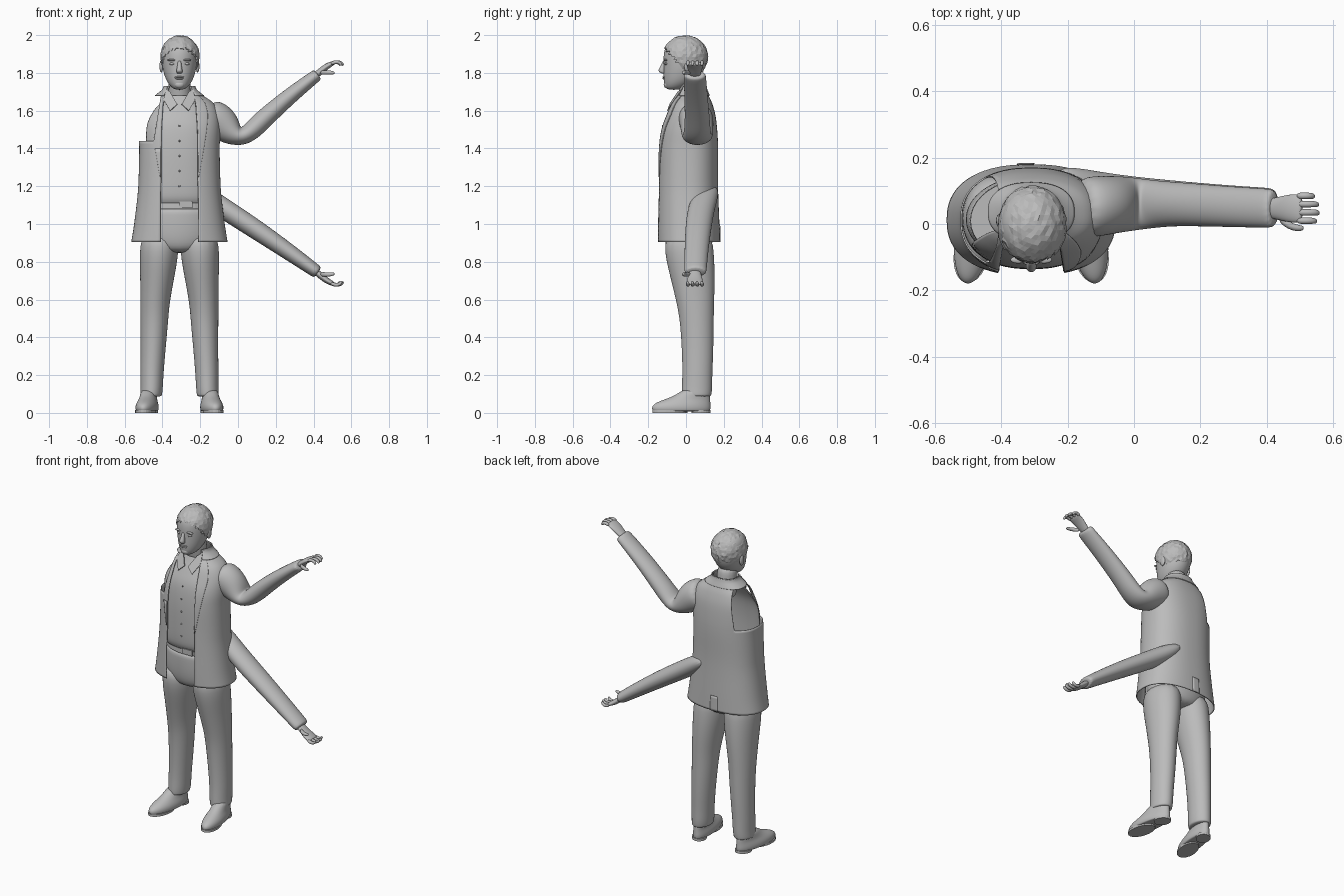
import bpy, bmesh, math, random
from mathutils import Vector

random.seed(4)
CX = -0.31  # body centre line
if "Cube" in bpy.data.objects:
    bpy.data.objects.remove(bpy.data.objects["Cube"], do_unlink=True)

GREY = bpy.data.materials.new("plain_grey")
GREY.use_nodes = True
GREY.diffuse_color = (0.5, 0.5, 0.5, 1)
GREY.node_tree.nodes["Principled BSDF"].inputs["Base Color"].default_value = GREY.diffuse_color


def finish(name, bm, subdiv=0, thick=0, smooth=True):
    bmesh.ops.recalc_face_normals(bm, faces=bm.faces)
    for f in bm.faces:
        f.smooth = smooth
    me = bpy.data.meshes.new(name)
    bm.to_mesh(me)
    bm.free()
    me.materials.append(GREY)
    ob = bpy.data.objects.new(name, me)
    bpy.context.collection.objects.link(ob)
    if thick:
        ob.modifiers.new("thickness", "SOLIDIFY").thickness = thick
    if subdiv:
        mod = ob.modifiers.new("round", "SUBSURF")
        mod.levels = mod.render_levels = subdiv
    return ob


def skin(bm, rings, closed):
    n = len(rings[0])
    for a, b in zip(rings, rings[1:]):
        for i in range(n if closed else n - 1):
            j = (i + 1) % n
            bm.faces.new((a[i], a[j], b[j], b[i]))


def tube(name, rows, n=16, upright=False, subdiv=2, shear=0):
    """Capped loft through rows of (x, y, z, in-plane radius, y radius)."""
    bm, rings = bmesh.new(), []
    pts = [Vector(r[:3]) for r in rows]
    for i, r in enumerate(rows):
        t = pts[min(i + 1, len(pts) - 1)] - pts[max(i - 1, 0)]
        t = Vector((0, 0, 1)) if upright else Vector((t.x, 0, t.z)).normalized()
        v = t.cross(Vector((0, 1, 0)))
        ring = []
        for k in range(n):
            a = 2 * math.pi * k / n
            p = pts[i] + v * (r[3] * math.cos(a)) + Vector((0, r[4] * math.sin(a), 0))
            p.x += shear * p.y
            ring.append(bm.verts.new(p))
        rings.append(ring)
    skin(bm, rings, True)
    bm.faces.new(rings[0])
    bm.faces.new(rings[-1])
    return finish(name, bm, subdiv, smooth=subdiv > 0)


def resample(rows, k=5):
    """Smooth interpolation between profile rows."""
    out = []
    for i in range(len(rows) - 1):
        p = [rows[max(0, min(len(rows) - 1, i + d))] for d in (-1, 0, 1, 2)]
        for s in range(k):
            t = s / k
            out.append([0.5 * (2 * b + (c - a) * t + (2 * a - 5 * b + 4 * c - d) * t * t
                               + (3 * b - a - 3 * c + d) * t ** 3) for a, b, c, d in zip(*p)])
    return out + [list(rows[-1])]


def shell(rows, start, end, n=48, grow=0.0):
    """Open cloth sheet; rows are (z, half width, y centre, half depth, ...)."""
    bm, rings = bmesh.new(), []
    for r in resample(rows):
        a0, a1 = start(r), end(r)
        ring = []
        for k in range(n + 1):
            a = a0 + (a1 - a0) * k / n
            s, c = math.sin(a), math.cos(a)
            ring.append(bm.verts.new((
                CX + (r[1] + grow) * math.copysign(abs(s) ** 0.85, s),
                r[2] - (r[3] + grow) * math.copysign(abs(c) ** 0.85, c), r[0])))
        rings.append(ring)
    skin(bm, rings, False)
    return bm


def ball(name, loc, size, seg=16):
    bm = bmesh.new()
    bmesh.ops.create_uvsphere(bm, u_segments=seg, v_segments=seg // 2 + 2, radius=1)
    for v in bm.verts:
        v.co = Vector([c * s + l for c, s, l in zip(v.co, size, loc)])
    return finish(name, bm)


# Jacket: open front sheet with the right armhole cut away
JACKET = [(0.905, .255, .012, .168, .1), (1.0, .24, .01, .167, .1), (1.15, .222, .008, .163, .1),
          (1.25, .216, .008, .161, .097), (1.4, .213, .01, .16, .097), (1.5, .216, .015, .15, .095),
          (1.58, .21, .025, .13, .09), (1.64, .18, .03, .108, .085), (1.68, .125, .036, .084, .07),
          (1.71, .088, .036, .072, .06), (1.73, .078, .036, .066, .055)]


def opening(r):
    return math.asin(min(1, r[4] / r[1]) ** (1 / 0.85))


def back_round(r):
    return 2 * math.pi - opening(r)


bm = shell(JACKET, opening, back_round, 64)
ARM_P, ARM_N = Vector((-0.445, 0, 1.45)), Vector((-0.25, 0, -0.04)).normalized()
ARM_N.z = -ARM_N.z * -1
ARM_N = Vector((-0.25, 0, 0.04)).normalized()
for co, no in ((ARM_P, ARM_N), (Vector((0, 0, 1.44)), Vector((0, 0, 1)))):
    bmesh.ops.bisect_plane(bm, geom=bm.verts[:] + bm.edges[:] + bm.faces[:], plane_co=co, plane_no=no)
gone = [f for f in bm.faces if f.calc_center_median().z > 1.44
        and (f.calc_center_median() - ARM_P).dot(ARM_N) > 0]
bmesh.ops.delete(bm, geom=gone, context="FACES")
finish("jacket", bm, thick=0.005)

# Lapels, collar and back vent lie on the jacket
lapel_rows = [r for r in JACKET if 1.2 < r[0] < 1.7]


def lapel_edge(r):
    return opening(r) + 0.02 + 0.32 * max(0, min(1, (r[0] - 1.25) / 0.33))


finish("left_lapel", shell(lapel_rows, opening, lapel_edge, 8, 0.005), thick=0.004)
right_rows = [r for r in lapel_rows if r[0] < 1.45]
finish("right_lapel", shell(right_rows, lambda r: -lapel_edge(r), lambda r: -opening(r), 8, 0.005), thick=0.004)
finish("jacket_collar", shell(JACKET[-3:], lambda r: opening(r) + 0.1, lambda r: back_round(r) - 0.1, 40, 0.006),
       thick=0.004)
finish("back_vent", shell(JACKET[:2], lambda r: math.pi - 0.02, lambda r: math.pi + 0.12, 4, 0.004), thick=0.003)

# Shirt front, collar flaps and buttons
SHIRT = [(1.11, .19, .01, .128), (1.15, .2, .01, .142), (1.25, .2, .01, .146), (1.4, .195, .01, .143),
         (1.52, .19, .015, .132), (1.6, .15, .025, .108), (1.65, .1, .03, .085), (1.68, .075, .033, .072)]
finish("shirt", shell(SHIRT, lambda r: -1.1, lambda r: 1.1, 32), thick=0.004)
for side, label in ((1, "left"), (-1, "right")):
    flap = bmesh.new()
    corners = [(.012, -.088, 1.635), (.05, -.1, 1.6), (.085, -.06, 1.66), (.07, -.02, 1.715), (.05, -.045, 1.7)]
    flap.faces.new([flap.verts.new((CX + side * x, y, z)) for x, y, z in corners])
    finish(label + "_shirt_collar", flap, thick=0.005, smooth=False)
for i in range(5):
    z = 1.2 + i * 0.08
    ball("shirt_button", (CX, -0.136 + 0.012 * max(0, i - 3), z), (.005, .004, .005), 8)

# Belt and trousers
tube("belt", [(CX, .01, 1.08, .185, .13), (CX, .01, 1.122, .183, .128)], 40, True, 0)
bm = bmesh.new()
bmesh.ops.create_cube(bm, size=1)
for v in bm.verts:
    v.co = Vector((CX + 0.035 + v.co.x * .07, -0.121 + v.co.y * .012, 1.102 + v.co.z * .035))
finish("belt_buckle", bm, smooth=False)
tube("trouser_seat", [(CX, .015, .845, .09, .09), (CX, .015, .88, .19, .125), (CX, .015, .96, .205, .137),
                      (CX, .01, 1.06, .192, .133), (CX, .01, 1.09, .186, .13)], 20, True)
for side, label in ((1, "left"), (-1, "right")):
    leg = [(.102, .015, .96, .095, .12), (.107, .015, .86, .107, .135), (.117, .035, .72, .092, .12),
           (.13, .05, .58, .078, .1), (.133, .058, .48, .074, .09), (.14, .062, .32, .066, .084),
           (.146, .06, .2, .062, .08), (.147, .058, .13, .06, .082), (.15, .056, .095, .059, .08),
           (.15, .056, .085, .055, .076)]
    tube(label + "_trouser_leg", [(CX + side * r[0],) + r[1:] for r in leg], 18, True)
    # Shoe, toe turned outwards, on separate sole and heel plates
    upper = [(.008, .05, -.17, .122), (.012, .057, -.18, .13), (.03, .06, -.184, .133), (.05, .056, -.17, .131),
             (.07, .047, -.12, .13), (.09, .044, -.06, .128), (.13, .04, -.01, .12)]
    x = CX + side * 0.168
    tube(label + "_shoe", [(x, (f + b) / 2, z, w, (b - f) / 2) for z, w, f, b in upper],
         20, True, 2, -0.13 * side)
    tube(label + "_sole", [(x, -.085, z, .054, .093) for z in (0, .014)], 24, True, 0, -0.13 * side)
    tube(label + "_heel", [(x, .08, z, .045, .05) for z in (0, .016)], 24, True, 0, -0.13 * side)

# Raised left sleeve and loose right sleeve
tube("left_sleeve", [(-.17, .05, 1.575, .085, .085), (-.125, .052, 1.56, .1, .095), (-.075, .057, 1.525, .092, .09),
                     (-.025, .06, 1.475, .066, .085), (.025, .06, 1.458, .048, .078), (.08, .06, 1.5, .053, .071),
                     (.14, .06, 1.56, .052, .067), (.27, .053, 1.675, .044, .063), (.41, .047, 1.783, .034, .06),
                     (.424, .047, 1.794, .032, .058)])
tube("right_sleeve", [(-.235, .13, 1.195, .025, .045), (-.16, .1, 1.14, .055, .07), (-.06, .078, 1.072, .056, .073),
                      (.1, .064, .968, .053, .07), (.27, .055, .852, .045, .064), (.41, .05, .752, .036, .06),
                      (.424, .05, .742, .034, .058)])


# Hands: palm, four curled fingers and a thumb, mirrored in height
def hand(label, flip):
    def at(rows):
        return [(x, y, flip(z), a, b) for x, y, z, a, b in rows]
    tube(label + "_palm", at([(.4, .047, 1.778, .018, .03), (.43, .047, 1.802, .018, .034),
                              (.465, .047, 1.832, .017, .044), (.498, .047, 1.85, .014, .045),
                              (.508, .047, 1.853, .008, .04)]), 12)
    for i, reach in enumerate((.046, .058, .06, .052)):
        y = 0.085 - 0.025 * i
        tube(label + "_finger", at([(.49, y, 1.848, .011, .011), (.49 + reach * .55, y, 1.86, .011, .011),
                                    (.49 + reach, y, 1.853, .01, .01),
                                    (.497 + reach, y - .002, 1.838, .008, .008)]), 8)
    tube(label + "_thumb", at([(.435, .02, 1.8, .013, .014), (.465, -.005, 1.803, .013, .013),
                               (.495, -.013, 1.802, .011, .011), (.513, -.012, 1.798, .007, .007)]), 8)


hand("left", lambda z: z)
hand("right", lambda z: 2.535 - z)

# Neck and head
tube("neck", [(CX, .04, 1.58, .075, .065), (CX, .035, 1.66, .064, .062), (CX, .02, 1.72, .06, .062),
              (CX, .015, 1.79, .06, .065)], 16, True)
head = [(1.71, .024, -.1, -.03), (1.728, .048, -.114, .01), (1.755, .068, -.118, .05), (1.79, .082, -.121, .085),
        (1.83, .092, -.12, .104), (1.87, .096, -.121, .112), (1.91, .097, -.119, .112), (1.95, .09, -.105, .1),
        (1.985, .055, -.06, .06)]
tube("head", [(CX, (f + b) / 2, z, w, (b - f) / 2) for z, w, f, b in head], 20, True)
tube("nose", [(CX, -.112, 1.868, .009, .01), (CX, -.122, 1.835, .012, .014), (CX, -.13, 1.812, .018, .021),
              (CX, -.124, 1.8, .016, .014), (CX, -.115, 1.796, .01, .008)], 10, True)
for z, w in ((1.778, .026), (1.77, .023)):
    ball("lip", (CX, -.115, z), (w, .009, .005))
ball("chin", (CX, -.1, 1.738), (.027, .018, .02))
for side, label in ((1, "left"), (-1, "right")):
    ball(label + "_eye", (CX + side * .038, -.104, 1.848), (.015, .011, .007))
    ball(label + "_brow", (CX + side * .039, -.108, 1.868), (.024, .011, .006))
    ball(label + "_ear", (CX + side * .096, .01, 1.835), (.01, .02, .033))

# Hair: choppy cap with a hairline rising towards the forehead
bm = bmesh.new()
bmesh.ops.create_icosphere(bm, subdivisions=4, radius=1)
for v in bm.verts:
    grow = 1 + random.uniform(-0.025, 0.02)
    v.co = Vector((-.307 + v.co.x * .104 * grow, -.004 + v.co.y * .12 * grow, 1.885 + v.co.z * .114 * grow))
bare = [f for f in bm.faces if f.calc_center_median().z
        < 1.785 + 1.15 * max(0, 0.01 - f.calc_center_median().y) + random.uniform(0, 0.012)]
bmesh.ops.delete(bm, geom=bare, context="FACES")
finish("hair", bm, thick=0.008, smooth=False)
